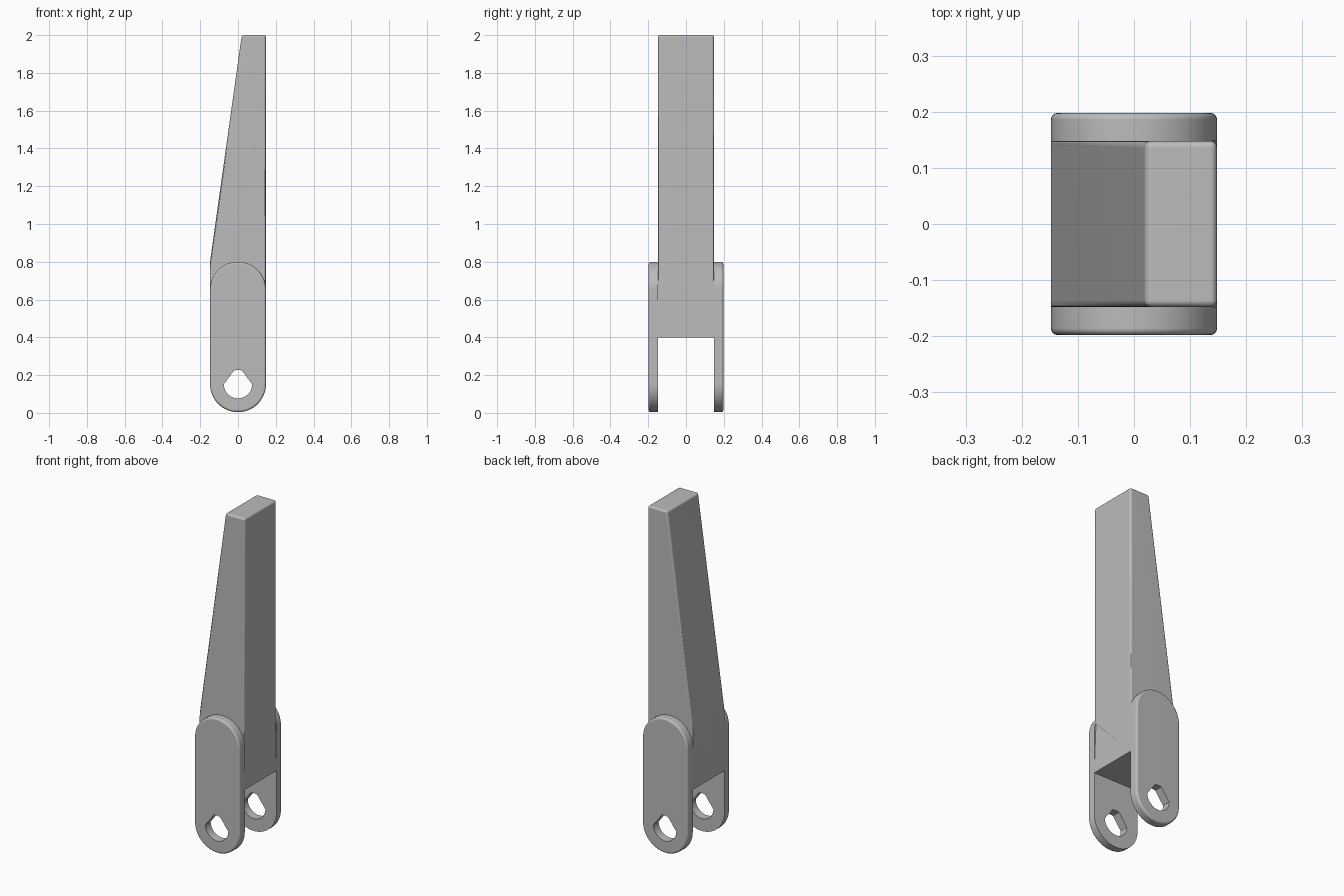
import bpy
import bmesh
from math import sin, cos, pi, radians, sqrt

cube = bpy.data.objects.get("Cube")
if cube:
    bpy.data.objects.remove(cube, do_unlink=True)

HALF_W = 0.148     # half width of the arm, also the cheek radius
INNER_Y = 0.148    # where the cheeks meet the shaft
OUTER_Y = 0.198
PIN_Z = 0.152      # centre of the pin holes
CROWN_Z = 0.652    # centre of the upper cheek arc
PIN_R = 0.075
ROUND = 0.012

grey = bpy.data.materials.new("plain grey")
grey.use_nodes = True
colour = (0.5, 0.5, 0.5, 1)
grey.diffuse_color = colour
grey.node_tree.nodes["Principled BSDF"].inputs["Base Color"].default_value = colour


def finish(bm, name):
    """Turn a bmesh into a shaded object."""
    bmesh.ops.recalc_face_normals(bm, faces=bm.faces)
    mesh = bpy.data.meshes.new(name)
    bm.to_mesh(mesh)
    bm.free()
    mesh.materials.append(grey)
    obj = bpy.data.objects.new(name, mesh)
    bpy.context.collection.objects.link(obj)
    bpy.ops.object.select_all(action="DESELECT")
    obj.select_set(True)
    bpy.context.view_layer.objects.active = obj
    bpy.ops.object.shade_smooth_by_angle(angle=radians(35))
    weighted = obj.modifiers.new("even shading", "WEIGHTED_NORMAL")
    weighted.keep_sharp = True
    return obj


def soften(bm, edges):
    bmesh.ops.bevel(bm, geom=edges, offset=ROUND, segments=4, profile=0.5,
                    affect="EDGES", clamp_overlap=True)


def build_shaft():
    """Tapered shaft, straight on one side and sloped on the other."""
    profile = [(-HALF_W, 0.4), (HALF_W, 0.4), (HALF_W, 0.7),
               (HALF_W, 2.0), (0.02, 2.0), (-HALF_W, 0.8)]
    bm = bmesh.new()
    face = bm.faces.new([bm.verts.new((x, -INNER_Y, z)) for x, z in profile])
    out = bmesh.ops.extrude_face_region(bm, geom=[face], use_keep_orig=True)
    moved = [v for v in out["geom"] if isinstance(v, bmesh.types.BMVert)]
    bmesh.ops.translate(bm, verts=moved, vec=(0, 2 * INNER_Y, 0))
    # Round the free upper edges only; the root stays flush with the cheeks
    soften(bm, [e for e in bm.edges
                if min(v.co.z for v in e.verts) > 0.69
                and max(v.co.z for v in e.verts) > 1.9])
    finish(bm, "tapered_shaft")


def build_cheek(name, side):
    """Round-ended fork plate with a pin hole, softened on its outer rim."""
    steps = 32
    rim = []
    for centre, start in ((PIN_Z, pi), (CROWN_Z, 0)):
        for i in range(steps + 1):
            a = start + pi * i / steps
            rim.append((HALF_W * cos(a), centre + HALF_W * sin(a)))
    bm = bmesh.new()

    def loop(points, y):
        return [bm.verts.new((x, y * side, z)) for x, z in points]

    # The hole points lie on the rays from the pin centre to the rim
    hole = []
    for x, z in rim:
        reach = sqrt(x * x + (z - PIN_Z) ** 2)
        hole.append((x * PIN_R / reach, PIN_Z + (z - PIN_Z) * PIN_R / reach))
    loops = [loop(rim, OUTER_Y), loop(rim, INNER_Y),
             loop(hole, INNER_Y), loop(hole, OUTER_Y)]
    n = len(rim)
    for k in range(4):
        a, b = loops[k], loops[(k + 1) % 4]
        for i in range(n):
            j = (i + 1) % n
            bm.faces.new((a[i], a[j], b[j], b[i]))
    outer = set(loops[0])
    soften(bm, [e for e in bm.edges if all(v in outer for v in e.verts)])
    finish(bm, name)


build_shaft()
for name, side in (("front_fork_cheek", -1), ("back_fork_cheek", 1)):
    build_cheek(name, side)
